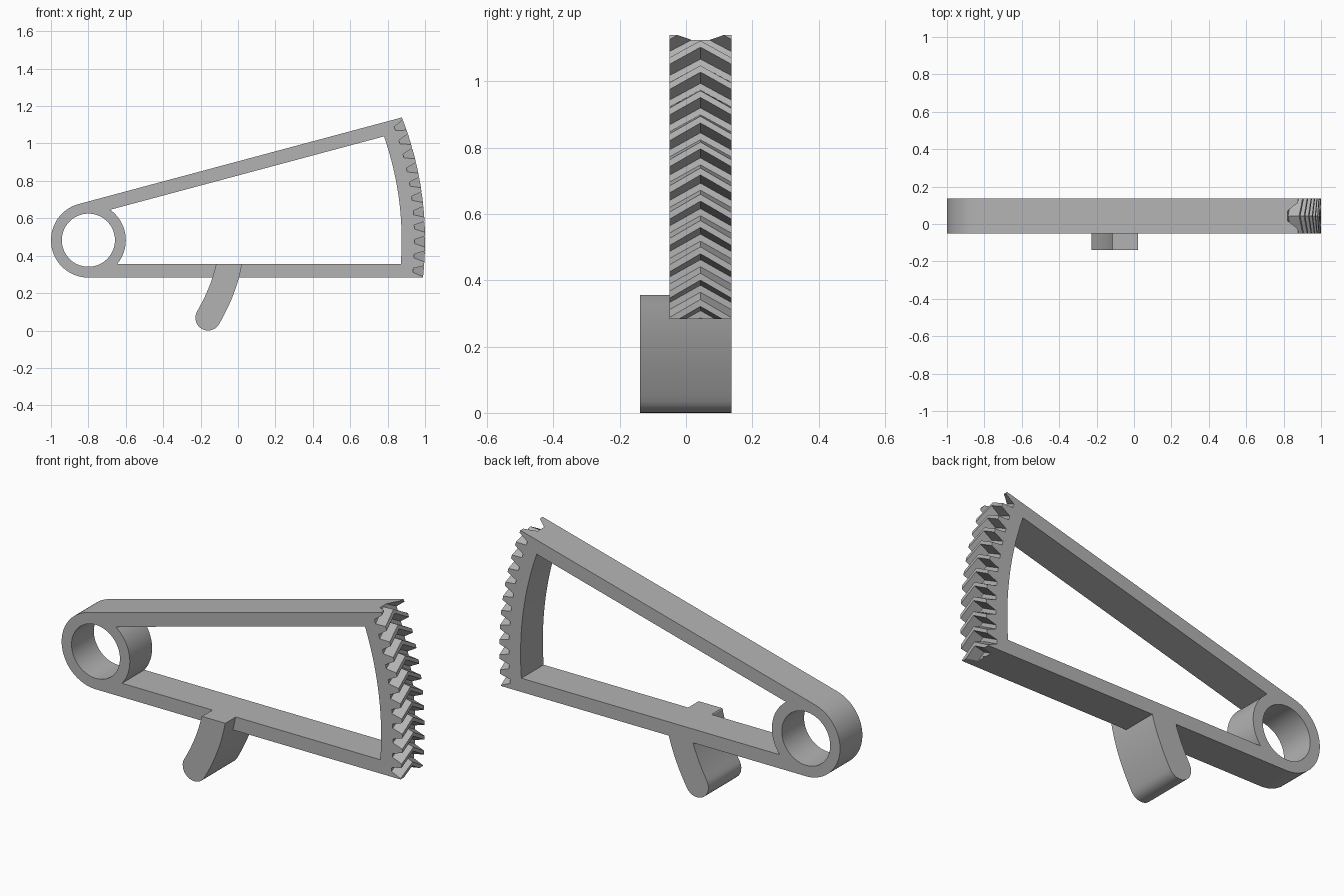
import bpy
import bmesh
from math import sin, cos, asin, acos, radians, degrees
from mathutils import Vector

if "Cube" in bpy.data.objects:
    bpy.data.objects.remove(bpy.data.objects["Cube"])

# Main dimensions
PIVOT = Vector((-0.8, 0.483))
HUB_R, HOLE_R, BAR = 0.2, 0.142, 0.073
RIM_R, RIM_INNER_R, ROOT_R = 1.8, 1.675, 1.744
TILT = 15                      # angle between the two bars
FRONT, BACK, LEVER_FRONT = -0.05, 0.137, -0.138
MIDDLE = (FRONT + BACK) / 2

grey = bpy.data.materials.new("plain grey")
grey.use_nodes = True
grey.diffuse_color = (0.45, 0.45, 0.45, 1)
grey.node_tree.nodes["Principled BSDF"].inputs["Base Color"].default_value = grey.diffuse_color


def polar(radius, angle):
    a = radians(angle)
    return PIVOT + radius * Vector((cos(a), sin(a)))


def arc(radius, start, end, steps):
    return [polar(radius, start + (end - start) * i / steps) for i in range(steps + 1)]


def make_object(name, bm):
    bmesh.ops.recalc_face_normals(bm, faces=bm.faces)
    mesh = bpy.data.meshes.new(name)
    bm.to_mesh(mesh)
    bm.free()
    mesh.materials.append(grey)
    obj = bpy.data.objects.new(name, mesh)
    bpy.context.collection.objects.link(obj)
    return obj


def loft(bm, sections):
    """Skin matching (x, z) outlines given as (y, points) pairs and cap the ends."""
    rings = [[bm.verts.new((p.x, y, p.y)) for p in pts] for y, pts in sections]
    for a, b in zip(rings, rings[1:]):
        for i in range(len(a)):
            j = (i + 1) % len(a)
            bm.faces.new((a[i], a[j], b[j], b[i]))
    bm.faces.new(rings[0])
    bm.faces.new(rings[-1])


def prism(name, points, front, back):
    bm = bmesh.new()
    loft(bm, [(front, points), (back, points)])
    return make_object(name, bm)


def combine(target, tool, operation):
    mod = target.modifiers.new(tool.name, 'BOOLEAN')
    mod.operation, mod.solver, mod.object = operation, 'EXACT', tool
    bpy.context.view_layer.objects.active = target
    bpy.ops.object.modifier_apply(modifier=mod.name)
    bpy.data.objects.remove(tool)


# Wedge-shaped body: hub, two tangent bars and the toothed rim
reach = degrees(asin(HUB_R / RIM_R))
outline = arc(HUB_R, 90 + TILT, 270, 40) + arc(RIM_R, -reach, TILT + reach, 60)
body = prism("sector_gear_lever", outline, FRONT, BACK)

# Open window between the bars
inset = HUB_R - BAR
corner = degrees(acos(inset / HUB_R))
reach = degrees(asin(inset / RIM_INNER_R))
window = (arc(RIM_INNER_R, -reach, TILT + reach, 32)
          + arc(HUB_R, 90 + TILT - corner, corner - 90, 24))
combine(body, prism("window_cutter", window, FRONT - 0.1, BACK + 0.1), 'DIFFERENCE')

# Pivot hole
combine(body, prism("hole_cutter", arc(HOLE_R, 0, 354, 59), FRONT - 0.1, BACK + 0.1), 'DIFFERENCE')

# Herringbone tooth gaps, swept as chevrons across the rim
PITCH, TWIST, OVER = 2.53, 1.73, 0.01
half = (BACK - FRONT) / 2
bm = bmesh.new()
for k in range(-1, 12):
    sections = []
    for y in (FRONT - OVER, MIDDLE, BACK + OVER):
        a = -5.3 + k * PITCH + TWIST * (1 - abs(y - MIDDLE) / half)
        sections.append((y, [polar(ROOT_R, a - 0.35), polar(RIM_R + 0.012, a - 1.05),
                             polar(RIM_R + 0.012, a + 1.05), polar(ROOT_R, a + 0.35)]))
    loft(bm, sections)
combine(body, make_object("tooth_gap_cutter", bm), 'DIFFERENCE')

# Curved finger lever: a bent strip with a round tip
start, bend, tip = Vector((-0.045, 0.375)), Vector((-0.067, 0.23)), Vector((-0.16, 0.068))
WIDTH = 0.068
left, right = [], []
for i in range(17):
    t = i / 16
    p = start * (1 - t) ** 2 + bend * 2 * t * (1 - t) + tip * t * t
    d = ((bend - start) * (1 - t) + (tip - bend) * t).normalized()
    side = Vector((d.y, -d.x)) * WIDTH
    left.append(p + side)
    right.append(p - side)
cap = [tip + side * cos(radians(a)) + d * WIDTH * sin(radians(a)) for a in range(12, 180, 12)]
finger = left + cap + right[::-1]
top = PIVOT.y - inset
for p in finger:
    p.y = min(p.y, top)
finger = [p for i, p in enumerate(finger) if (p - finger[i - 1]).length > 1e-5]
combine(body, prism("finger_lever", finger, LEVER_FRONT, BACK), 'UNION')

# Smooth the round walls, keep the edges crisp
bpy.ops.object.select_all(action='DESELECT')
body.select_set(True)
bpy.context.view_layer.objects.active = body
bpy.ops.object.shade_smooth_by_angle(angle=radians(25))
